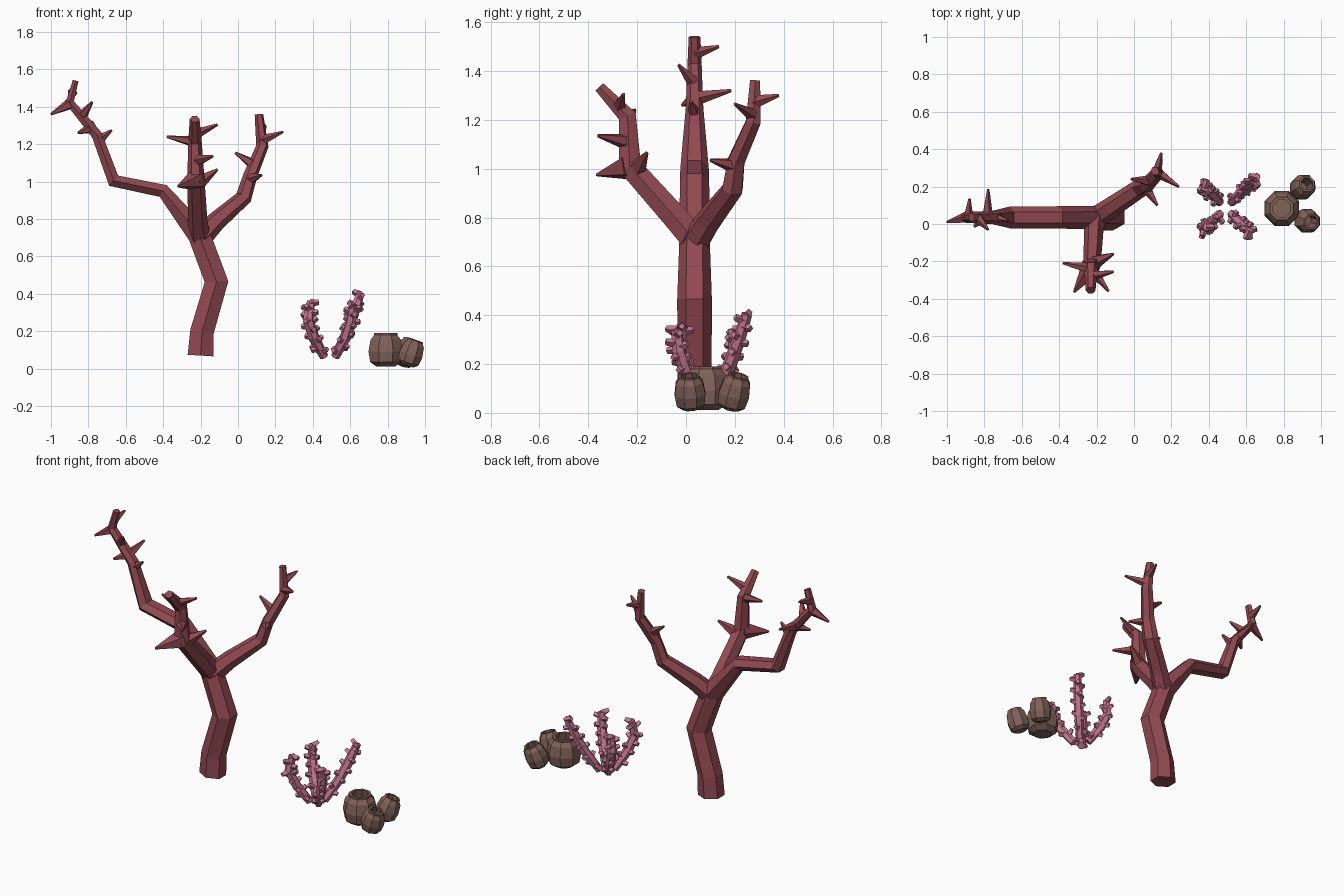
import bpy, bmesh, math, random
from mathutils import Vector as V

if "Cube" in bpy.data.objects:
    bpy.data.objects.remove(bpy.data.objects["Cube"])

random.seed(4)


def material(name, rgb):
    m = bpy.data.materials.new(name)
    m.diffuse_color = (*rgb, 1)
    m.use_nodes = True
    m.node_tree.nodes["Principled BSDF"].inputs["Base Color"].default_value = m.diffuse_color
    return m


RED = material("deep red", (0.29, 0.068, 0.085))
PINK = material("coral pink", (0.58, 0.19, 0.29))
BROWN = material("brown", (0.22, 0.122, 0.1))


def finish(bm, name, mat):
    bmesh.ops.recalc_face_normals(bm, faces=bm.faces[:])
    me = bpy.data.meshes.new(name)
    bm.to_mesh(me)
    bm.free()
    me.materials.append(mat)
    ob = bpy.data.objects.new(name, me)
    bpy.context.collection.objects.link(ob)


def tube(bm, path, side, sides=6):
    """Mitred tube; path rows are x, y, z, in-plane radius, side radius."""
    pts = [V(p[:3]) for p in path]
    rings = []
    for i, p in enumerate(pts):
        a = (p - pts[i - 1]).normalized() if i else V()
        b = (pts[i + 1] - p).normalized() if i + 1 < len(pts) else V()
        t = (a + b).normalized()
        s = V(side)
        s = (s - t * s.dot(t)).normalized()
        u = s.cross(t)
        ra, rb = path[i][3:]
        rings.append([bm.verts.new(p + s * rb * math.cos(k * math.tau / sides)
                                   + u * ra * math.sin(k * math.tau / sides))
                      for k in range(sides)])
    for r0, r1 in zip(rings, rings[1:]):
        for k in range(sides):
            n = (k + 1) % sides
            bm.faces.new((r0[k], r0[n], r1[n], r1[k]))
    bm.faces.new(rings[0])
    bm.faces.new(rings[-1])


def nearest(path, q):
    """Closest point of the path's centre line to q."""
    best = None
    for a, b in zip(path, path[1:]):
        a, b = V(a[:3]), V(b[:3])
        f = max(0, min(1, (q - a).dot(b - a) / (b - a).length_squared))
        c = a.lerp(b, f)
        if best is None or (c - q).length < (best - q).length:
            best = c
    return best


def spike(bm, base, tip, r0, r1, sides=5):
    d = tip - base
    side = d.cross(V((0, 0, 1)))
    if side.length < 1e-4:
        side = V((1, 0, 0))
    tube(bm, [(*base, r0, r0), (*tip, r1, r1)], side, sides)


def branch(name, path, side, tips):
    bm = bmesh.new()
    tube(bm, path, side)
    for x, y, z, r in tips:
        q = V((x, y, z))
        # spikes lean slightly upward from their root
        root = nearest(path, q - V((0, 0, 0.03)))
        spike(bm, root, q, r, 0.007)
    finish(bm, name, RED)


# Trunk continuing into the long left branch
branch("trunk_and_left_branch", [
    (-.2, .035, .07, .08, .07), (-.192, .035, .2, .073, .07),
    (-.115, .035, .465, .073, .071), (-.208, .035, .715, .07, .062),
    (-.40, .035, .95, .042, .06), (-.665, .035, 1.005, .042, .058),
    (-.755, .035, 1.25, .033, .036), (-.90, .035, 1.425, .027, .029),
    (-.868, .035, 1.54, .018, .024)], (0, 1, 0), [
    (-.78, .185, 1.32, .032), (-.88, .135, 1.5, .028), (-1.0, .01, 1.36, .032),
    (-.78, -.03, 1.425, .03), (-.855, -.015, 1.26, .03), (-.675, .02, 1.275, .03)])

# Right branch, leaning to the back
branch("right_branch", [
    (-.2, .035, .70, .06, .06), (-.12, .09, .785, .052, .055),
    (.03, .19, .915, .042, .05), (.065, .205, 1.03, .036, .042),
    (.13, .275, 1.19, .032, .036), (.112, .283, 1.36, .022, .025)],
    (-.55, .83, 0), [
    (.24, .2, 1.265, .03), (-.015, .24, 1.155, .032),
    (.125, .1, 1.035, .034), (.145, .38, 1.30, .03)])

# Front branch, leaning to the viewer
branch("front_branch", [
    (-.205, .04, .70, .06, .06), (-.215, -.03, .785, .06, .052),
    (-.225, -.23, 1.01, .055, .046), (-.23, -.24, 1.215, .042, .036),
    (-.232, -.355, 1.335, .025, .026)], (1, 0, 0), [
    (-.38, -.21, 1.24, .032), (-.11, -.255, 1.305, .03), (-.135, -.36, 1.135, .036),
    (-.32, -.365, .975, .06), (-.11, -.16, 1.065, .045)])

# Four knobbly pink arms: x sign, y sign, outward steps, tip height
ARMS = [("back_right", 1, 1, (.03, .09, .13, .165), .405),
        ("back_left", -1, 1, (.03, .085, .115, .11), .345),
        ("front_left", -1, -1, (.03, .085, .115, .1), .36),
        ("front_right", 1, -1, (.03, .085, .115, .125), .345)]
for name, sx, sy, out, top in ARMS:
    bm = bmesh.new()
    path = [(.49 + sx * o, .085 + sy * o, .065 + (top - .065) * f, r, r)
            for o, f, r in zip(out, (0, .36, .68, 1), (.024, .029, .028, .022))]
    tube(bm, path, (-sx, sy, 0))
    pts = [V(p[:3]) for p in path]
    for k in range(15):
        f = .25 + 2.65 * k / 14
        i = min(int(f), 2)
        t = (pts[i + 1] - pts[i]).normalized()
        c = pts[i].lerp(pts[i + 1], f - i)
        s = V((-sx, sy, 0)).normalized()
        u = s.cross(t).normalized()
        a = k * 2.2 + random.uniform(-.3, .3)
        d = (s * math.cos(a) + u * math.sin(a) + t * .25).normalized()
        spike(bm, c, c + d * random.uniform(.042, .052), .022, .014, 4)
    finish(bm, "pink_arm_" + name, PINK)

# Hollow barrel sponges: profile as (radius, height) fractions
PROFILE = [(.55, 0), (.9, .13), (1, .45), (.88, .8), (.67, .94), (.67, 1),
           (.5, 1), (.58, .75), (.5, .25)]


def barrel(name, base, top, radius, sides=8):
    base, axis = V(base), V(top) - V(base)
    q = V((0, 0, 1)).rotation_difference(axis)
    bm = bmesh.new()
    rings = []
    for r, h in PROFILE:
        rings.append([bm.verts.new(base + axis * h + q @ V((
            radius * r * math.cos((k + .5) * math.tau / sides),
            radius * r * math.sin((k + .5) * math.tau / sides), 0)))
            for k in range(sides)])
    for r0, r1 in zip(rings, rings[1:]):
        for k in range(sides):
            n = (k + 1) % sides
            bm.faces.new((r0[k], r0[n], r1[n], r1[k]))
    bm.faces.new(rings[0])
    bm.faces.new(rings[-1])
    finish(bm, name, BROWN)


barrel("large_barrel", (.79, .083, .012), (.79, .083, .19), .1)
barrel("small_barrel_back", (.882, .182, .018), (.925, .215, .153), .068)
barrel("small_barrel_front", (.905, .02, .018), (.95, .012, .152), .068)
